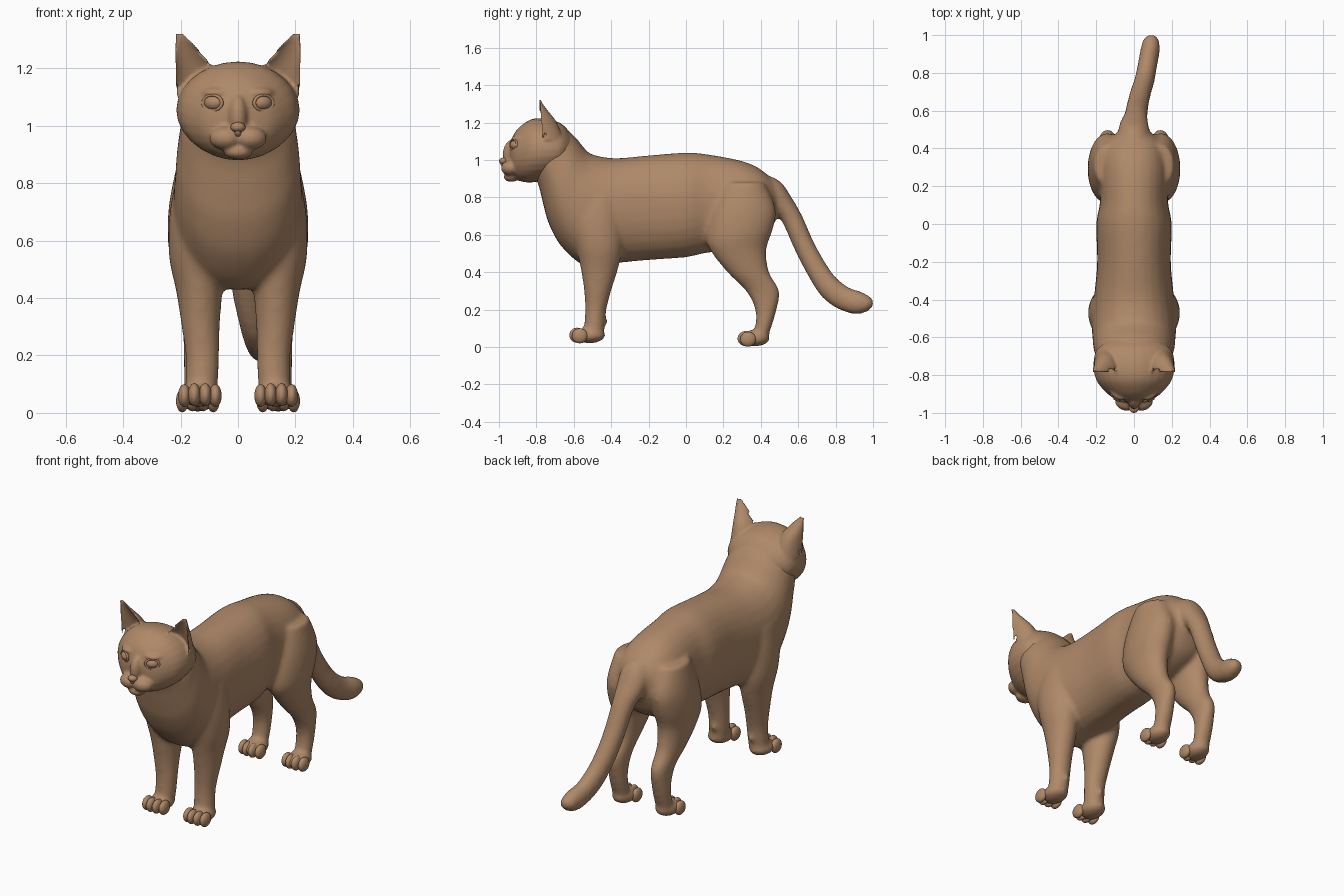
import bpy
import bmesh
import math
from mathutils import Vector, Matrix

cube = bpy.data.objects.get("Cube")
if cube:
    bpy.data.objects.remove(cube, do_unlink=True)

fur = bpy.data.materials.new("brown_fur")
fur.use_nodes = True
colour = (0.43, 0.25, 0.14, 1)
fur.diffuse_color = colour
shader = next(n for n in fur.node_tree.nodes if n.type == "BSDF_PRINCIPLED")
shader.inputs["Base Color"].default_value = colour
shader.inputs["Roughness"].default_value = 0.8


def refine(rows, steps=4):
    """Catmull-Rom interpolation between cross-section rows."""
    rows = [Vector(r) for r in rows]
    result = []
    for i in range(len(rows) - 1):
        a, b, c = rows[max(i - 1, 0)], rows[i], rows[i + 1]
        d = rows[min(i + 2, len(rows) - 1)]
        for k in range(steps):
            t = k / steps
            result.append(b + (c - a) * t / 2
                          + (a - b * 2.5 + c * 2 - d / 2) * t * t
                          + ((b - c) * 1.5 + (d - a) / 2) * t ** 3)
    return result + [rows[-1]]


def loft(bm, rows, side=1, power=1.0, cupped=False):
    """Skin ellipses, each row being (y1, z1, y2, z2, half width, centre x)."""
    sides = 28
    rings = []
    for y1, z1, y2, z2, width, x in refine(rows):
        ring = []
        for i in range(sides):
            angle = math.tau * i / sides
            u, v = math.cos(angle), math.sin(angle)
            u = math.copysign(abs(u) ** power, u)
            v = math.copysign(abs(v) ** power, v)
            if cupped and u < 0:
                u *= -0.5
            ring.append(bm.verts.new((side * (x + v * width),
                                      (y1 + y2) / 2 + u * (y2 - y1) / 2,
                                      (z1 + z2) / 2 + u * (z2 - z1) / 2)))
        rings.append(ring)
    for lower, upper in zip(rings, rings[1:]):
        for i in range(sides):
            j = (i + 1) % sides
            bm.faces.new((lower[i], lower[j], upper[j], upper[i]))
    bm.faces.new(rings[0][::-1])
    bm.faces.new(rings[-1])


def ball(bm, centre, radii, turn=0.0):
    matrix = (Matrix.Translation(centre) @ Matrix.Rotation(turn, 4, "Z")
              @ Matrix.Diagonal((*radii, 1)))
    bmesh.ops.create_uvsphere(bm, u_segments=24, v_segments=16, radius=1, matrix=matrix)


def finish(bm, name, voxel=None, smoothing=0):
    bmesh.ops.recalc_face_normals(bm, faces=bm.faces)
    mesh = bpy.data.meshes.new(name)
    bm.to_mesh(mesh)
    bm.free()
    mesh.materials.append(fur)
    mesh.shade_smooth()
    obj = bpy.data.objects.new(name, mesh)
    bpy.context.collection.objects.link(obj)
    if voxel:
        remesh = obj.modifiers.new("merge", "REMESH")
        remesh.mode = "VOXEL"
        remesh.voxel_size = voxel
        remesh.use_smooth_shade = True
        smooth = obj.modifiers.new("soften", "SMOOTH")
        smooth.factor = 0.5
        smooth.iterations = smoothing
    return obj


# Trunk and neck, rump to throat
torso = [
    (.5, .8, .49, .7, .05, 0), (.47, .88, .47, .66, .11, 0),
    (.4, .95, .42, .58, .16, 0), (.3, .995, .3, .52, .185, 0),
    (.12, 1.03, .12, .505, .18, 0), (0, 1.04, 0, .48, .2, 0),
    (-.2, 1.025, -.2, .465, .195, 0), (-.38, 1.01, -.36, .45, .21, 0),
    (-.5, 1.03, -.53, .43, .225, 0), (-.54, 1.06, -.66, .53, .22, 0),
    (-.58, 1.11, -.73, .65, .215, 0), (-.62, 1.15, -.76, .75, .205, 0),
    (-.66, 1.18, -.79, .87, .195, 0), (-.74, 1.19, -.82, .92, .15, 0),
]

# Tail, root to tip
tail = [
    (.4, .93, .4, .76, .09, 0), (.5, .89, .47, .7, .085, 0),
    (.565, .8, .5, .69, .075, 0), (.62, .705, .53, .635, .062, .01),
    (.68, .57, .585, .51, .058, .02), (.74, .46, .65, .385, .056, .035),
    (.8, .375, .72, .275, .054, .055), (.87, .32, .8, .21, .052, .07),
    (.94, .295, .9, .175, .052, .085), (.99, .265, .97, .19, .04, .09),
    (1.005, .24, 1, .22, .015, .095),
]

# Legs, top to ankle
front_leg = [
    (-.58, .8, -.36, .8, .07, .15), (-.61, .68, -.34, .68, .095, .145),
    (-.59, .55, -.34, .53, .095, .145), (-.565, .43, -.365, .41, .08, .135),
    (-.545, .3, -.4, .3, .067, .13), (-.54, .2, -.425, .2, .059, .124),
    (-.545, .11, -.435, .11, .057, .126), (-.56, .04, -.44, .05, .05, .13),
]
hind_leg = [
    (.2, .88, .42, .88, .08, .13), (.13, .72, .48, .74, .1, .14),
    (.11, .58, .465, .63, .1, .145), (.14, .5, .43, .52, .085, .145),
    (.23, .39, .445, .4, .066, .145), (.32, .3, .5, .3, .053, .14),
    (.37, .2, .485, .2, .05, .14), (.37, .11, .455, .1, .05, .14),
    (.36, .05, .43, .04, .045, .14),
]

body = bmesh.new()
loft(body, torso, power=0.92)
loft(body, tail)
for side in (-1, 1):
    loft(body, front_leg, side)
    loft(body, hind_leg, side)
    ball(body, (side * .133, -.515, .062), (.066, .085, .042))
    ball(body, (side * .14, .365, .047), (.064, .085, .044))
    ball(body, (side * .12, -.435, .135), (.018, .018, .022))
finish(body, "body", 0.012, 12)

# Head: skull, cheeks, bridge of the nose and ears
skull = [
    (-.6, 1.12, -.64, .98, .14, 0), (-.66, 1.19, -.68, .92, .2, 0),
    (-.74, 1.22, -.76, .89, .215, 0), (-.82, 1.22, -.83, .88, .2, 0),
    (-.88, 1.185, -.88, .885, .16, 0), (-.92, 1.14, -.915, .9, .115, 0),
    (-.943, 1.08, -.935, .93, .06, 0),
]
ear = [
    (-.9, 1.12, -.65, 1.1, .075, .142), (-.89, 1.2, -.69, 1.2, .067, .152),
    (-.85, 1.26, -.735, 1.26, .046, .176),
    (-.82, 1.3, -.765, 1.3, .028, .196), (-.805, 1.325, -.775, 1.325, .014, .207),
]
head = bmesh.new()
loft(head, skull)
ball(head, (0, -.925, 1.03), (.036, .055, .08))
ball(head, (0, -.935, .91), (.05, .04, .027))
for side in (-1, 1):
    loft(head, ear, side, cupped=True)
    ball(head, (side * .045, -.942, .957), (.056, .046, .04), side * .3)
    ball(head, (side * .08, -.895, 1.115), (.05, .035, .018), side * .5)
finish(head, "head", 0.008, 4)

# Eyeballs and their lids
for side, label in ((-1, "right"), (1, "left")):
    centre = Vector((side * .084, -.912, 1.08))
    eye = bmesh.new()
    ball(eye, centre, (.036, .027, .026), side * .5)
    finish(eye, label + "_eye")
    bpy.ops.mesh.primitive_torus_add(
        major_segments=32, minor_segments=10, major_radius=.034, minor_radius=.006,
        location=centre + Vector((side * .005, -.009, 0)),
        rotation=(math.pi / 2, 0, side * .5))
    lid = bpy.context.object
    lid.name = label + "_eyelid"
    lid.scale = (1.08, .8, 1)
    lid.data.materials.append(fur)
    lid.data.shade_smooth()

# Nose tip
nose = bmesh.new()
ball(nose, (0, -.975, .995), (.026, .025, .018))
ball(nose, (0, -.972, .98), (.012, .02, .018))
finish(nose, "nose")

# Four toes on every paw
for side, label in ((-1, "right"), (1, "left")):
    for part, x, y, z in (("front", .133, -.568, .06), ("hind", .14, .332, .042)):
        toes = bmesh.new()
        for offset in (-.054, -.019, .019, .054):
            forward = .014 if abs(offset) < .03 else 0
            ball(toes, (side * x + offset, y - forward, z + forward / 4),
                 (.022, .042, .04))
        finish(toes, label + "_" + part + "_toes")
